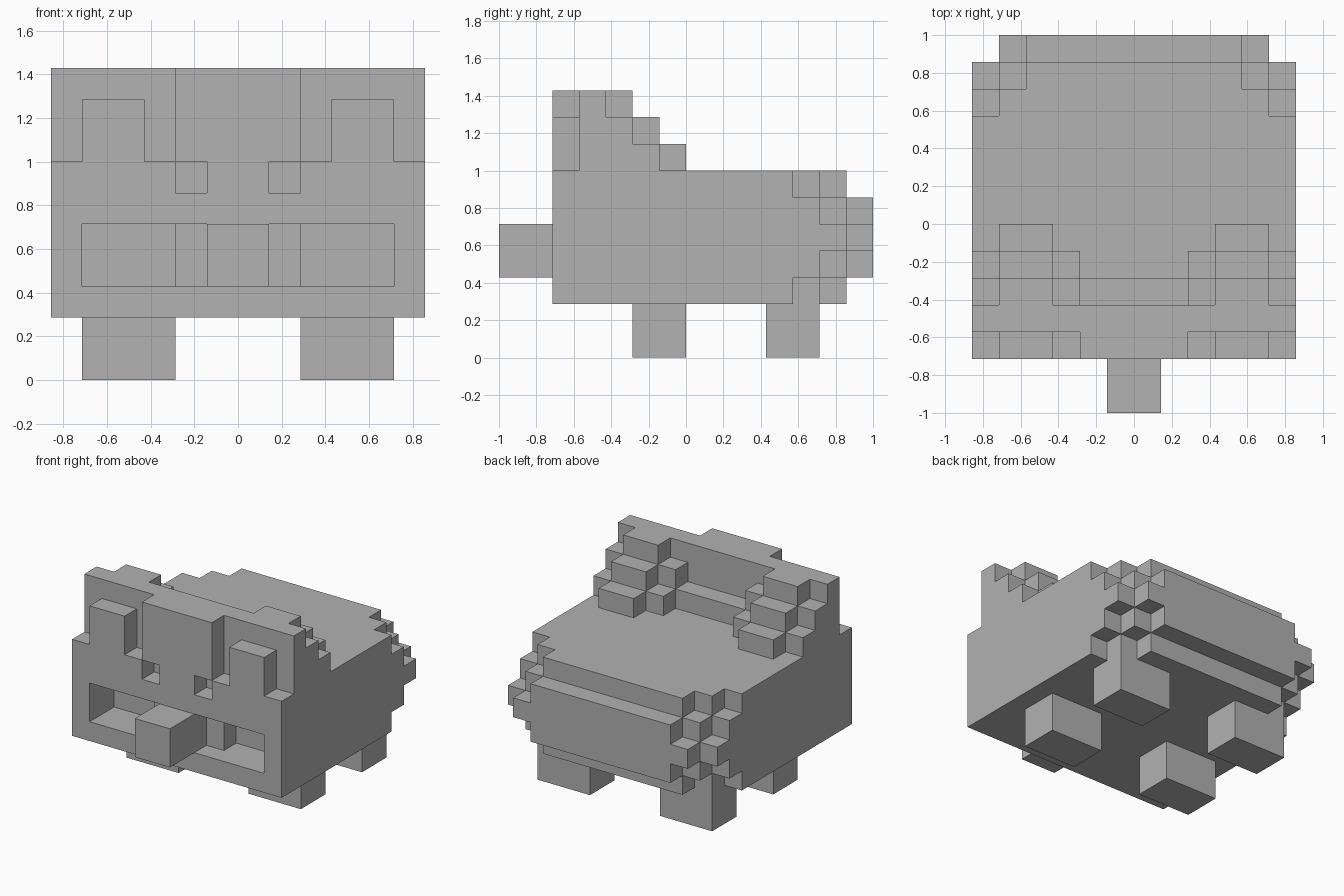
import bpy, bmesh, math
from mathutils import Vector

old = bpy.data.objects.get("Cube")
if old:
    bpy.data.objects.remove(old, do_unlink=True)

U = 1 / 7  # edge of one block

grey = bpy.data.materials.new("plain_grey")
grey.use_nodes = True
colour = (0.445, 0.445, 0.445, 1)
grey.diffuse_color = colour
grey.node_tree.nodes["Principled BSDF"].inputs["Base Color"].default_value = colour


def cells(x, y, z):
    """Blocks of one box, each argument a (start, end) range."""
    return {(i, j, k) for i in range(*x) for j in range(*y) for k in range(*z)}


def both(x, y, z):
    """A box and its mirror image across the middle."""
    return cells(x, y, z) | cells((-x[1], -x[0]), y, z)


def build(name, blocks):
    """Skin a set of blocks with only the outward faces, merged where flat."""
    bm = bmesh.new()
    corners = {}

    def vert(p):
        key = tuple(p)
        if key not in corners:
            corners[key] = bm.verts.new([c * U for c in key])
        return corners[key]

    for cell in sorted(blocks):
        for axis in range(3):
            for side in (0, 1):
                beyond = list(cell)
                beyond[axis] += 2 * side - 1
                if tuple(beyond) in blocks:
                    continue
                a, b = (axis + 1) % 3, (axis + 2) % 3
                ring = []
                for da, db in ((0, 0), (1, 0), (1, 1), (0, 1)):
                    p = list(cell)
                    p[axis] += side
                    p[a] += da
                    p[b] += db
                    ring.append(vert(p))
                bm.faces.new(ring if side else ring[::-1])
    bmesh.ops.dissolve_limit(bm, angle_limit=math.radians(1),
                             verts=bm.verts[:], edges=bm.edges[:])
    mesh = bpy.data.meshes.new(name)
    bm.to_mesh(mesh)
    bm.free()
    mesh.materials.append(grey)
    obj = bpy.data.objects.new(name, mesh)
    bpy.context.collection.objects.link(obj)
    return obj


# Body: a block whose rear edges and corners step inwards
body = set()
for k in range(2, 7):
    inset = abs(k - 4)
    body |= cells((-6, 6), (-5, 6 - inset), (k, k + 1))
    body |= cells((-5, 5), (-5, 7 - inset), (k, k + 1))
    if inset:
        body |= cells((-4, 4), (-5, 8 - inset), (k, k + 1))

# Mouth recess with a central pad, and small notches beside the eyes
body -= cells((-5, 5), (-5, -3), (3, 5))
body |= cells((-2, 2), (-4, -3), (3, 5))
body -= both((1, 2), (-5, -4), (6, 7))

# Head crest: two stepped humps with a lower middle behind the brow
for k in range(7, 10):
    top = (k, k + 1)
    reach = 7 - k
    body |= both((2, 6), (-4, reach - 1), top)
    body |= both((3, 5), (-4, reach), top)
    body |= cells((-2, 2), (-5, max(reach - 2, -3)), top)

# Raised eye blocks
body |= both((3, 5), (-5, -4), (7, 9))
build("body", body)

# Snout
build("snout", cells((-1, 1), (-7, -4), (3, 5)))

# Legs
for place, y in (("front", (-2, 0)), ("back", (3, 5))):
    for side, x in (("left", (2, 5)), ("right", (-5, -2))):
        build(f"{place}_{side}_leg", cells(x, y, (0, 2)))
